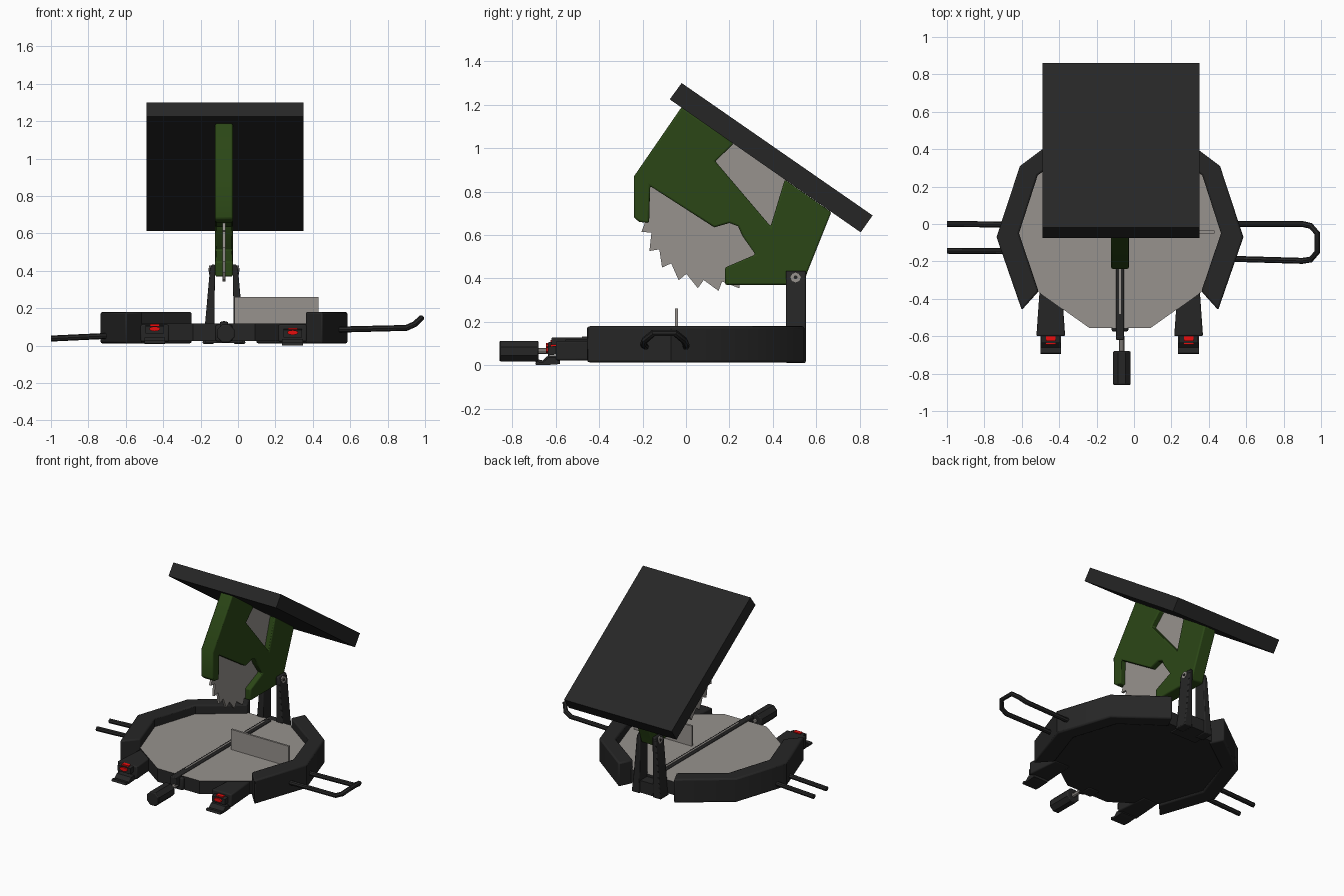
import bpy, bmesh, math
from mathutils import Vector

if "Cube" in bpy.data.objects:
    bpy.data.objects.remove(bpy.data.objects["Cube"])

CX = -0.075  # symmetry plane of the saw


def material(name, rgb):
    m = bpy.data.materials.new(name)
    m.diffuse_color = (*rgb, 1)
    m.use_nodes = True
    m.node_tree.nodes["Principled BSDF"].inputs["Base Color"].default_value = m.diffuse_color
    return m


DARK = material("dark plastic", (0.019, 0.019, 0.019))
GREEN = material("green paint", (0.024, 0.062, 0.008))
STEEL = material("grey steel", (0.31, 0.29, 0.27))
RED = material("red button", (0.8, 0.004, 0.004))


def finish(name, bm, mat, bevel=0.0):
    bmesh.ops.recalc_face_normals(bm, faces=bm.faces)
    me = bpy.data.meshes.new(name)
    bm.to_mesh(me)
    bm.free()
    me.materials.append(mat)
    ob = bpy.data.objects.new(name, me)
    bpy.context.collection.objects.link(ob)
    if bevel:
        b = ob.modifiers.new("bevel", 'BEVEL')
        b.width, b.segments, b.limit_method = bevel, 2, 'ANGLE'
        b.angle_limit = math.radians(50)
    return ob


def prism(name, pts, axis, lo, hi, mat, bevel=0.0):
    """Extrude a 2D outline along x (pts are y,z), y (x,z) or z (x,y)."""
    def put(p, d):
        return {'x': (d, *p), 'y': (p[0], d, p[1]), 'z': (*p, d)}[axis]
    bm = bmesh.new()
    face = bm.faces.new([bm.verts.new(put(p, lo)) for p in pts])
    new = bmesh.ops.extrude_face_region(bm, geom=[face])["geom"]
    move = Vector(put((0, 0), hi - lo))
    bmesh.ops.translate(bm, vec=move, verts=[v for v in new if isinstance(v, bmesh.types.BMVert)])
    return finish(name, bm, mat, bevel)


def box(name, x, y, z, mat, bevel=0.0):
    pts = [(x[0], y[0]), (x[1], y[0]), (x[1], y[1]), (x[0], y[1])]
    return prism(name, pts, 'z', z[0], z[1], mat, bevel)


def disc(cx, cy, r, n, ry=None):
    return [(cx + r * math.cos(2 * math.pi * i / n + math.pi / n),
             cy + (ry or r) * math.sin(2 * math.pi * i / n + math.pi / n)) for i in range(n)]


def tube(name, pts, r, mat):
    cu = bpy.data.curves.new(name, 'CURVE')
    cu.dimensions, cu.bevel_depth, cu.bevel_resolution, cu.use_fill_caps = '3D', r, 2, True
    sp = cu.splines.new('POLY')
    sp.points.add(len(pts) - 1)
    for p, co in zip(sp.points, pts):
        p.co = (*co, 1)
    tmp = bpy.data.objects.new("tmp", cu)
    me = bpy.data.meshes.new_from_object(tmp)
    bpy.data.objects.remove(tmp)
    me.name = name
    me.materials.clear()
    me.materials.append(mat)
    ob = bpy.data.objects.new(name, me)
    bpy.context.collection.objects.link(ob)
    return ob


# Tilted flat panel on top
prism("top_panel", [(-0.02, 1.30), (0.86, 0.69), (0.805, 0.612), (-0.075, 1.225)],
      'x', -0.49, 0.35, DARK)

# Green guard body with blade mouth and notch under the panel
guard = [(-0.02, 1.19), (-0.24, 0.87), (-0.24, 0.68), (-0.215, 0.66), (-0.17, 0.655),
         (-0.165, 0.825), (0.13, 0.635), (0.20, 0.655), (0.24, 0.64), (0.26, 0.595),
         (0.32, 0.51), (0.18, 0.45), (0.18, 0.37), (0.54, 0.37), (0.56, 0.43),
         (0.67, 0.705), (0.455, 0.855), (0.39, 0.64), (0.135, 0.94), (0.22, 1.02)]
prism("blade_guard", guard, 'x', CX - 0.047, CX + 0.047, GREEN, 0.008)

# Toothed saw blade
teeth, blade = 24, []
for i in range(teeth):
    a = 2 * math.pi * i / teeth
    for da, r in ((0, 0.368), (0.05, 0.325)):
        blade.append((0.15 + r * math.cos(a + da), 0.71 + r * math.sin(a + da)))
prism("saw_blade", blade, 'x', CX - 0.008, CX + 0.008, STEEL)

# Hinge posts and pin
for s, side in ((-1, "left"), (1, "right")):
    post = [(CX + s * 0.052, 0.01), (CX + s * 0.115, 0.01), (CX + s * 0.10, 0.13),
            (CX + s * 0.075, 0.41), (CX + s * 0.065, 0.435), (CX + s * 0.048, 0.435)]
    prism(side + "_hinge_post", post, 'y', 0.46, 0.552, DARK, 0.006)
    tube(side + "_pin_ring", [(CX + s * 0.05, 0.505, 0.405), (CX + s * 0.08, 0.505, 0.405)], 0.024, STEEL)
    tube(side + "_pin_centre", [(CX + s * 0.07, 0.505, 0.405), (CX + s * 0.084, 0.505, 0.405)], 0.009, DARK)
box("post_foot", (CX - 0.1, CX + 0.1), (0.40, 0.545), (0.015, 0.10), DARK)

# Faceted base frame: two mirrored halves
half = [(0.525, -0.46), (0.66, -0.07), (0.535, 0.31), (0.215, 0.55),
        (0.17, 0.455), (0.44, 0.26), (0.54, -0.05), (0.435, -0.36)]
for s, side in ((-1, "left"), (1, "right")):
    prism(side + "_base_frame", [(CX + s * x, y) for x, y in half], 'z', 0.012, 0.18, DARK, 0.01)

# Table: steel top, dark sides and underside
right = [(0.165, -0.555), (0.44, -0.36), (0.55, -0.05), (0.45, 0.27), (0.18, 0.47)]
table = [(CX + x, y) for x, y in right] + [(CX - x, y) for x, y in reversed(right)]
ob = prism("saw_table", table, 'z', 0.025, 0.118, DARK)
ob.data.materials.append(STEEL)
for f in ob.data.polygons:
    f.material_index = int(f.normal.z > 0.5)

# Blade slot running along the table, and the front arm
box("blade_slot", (CX - 0.022, CX + 0.022), (-0.62, 0.45), (0.05, 0.128), DARK, 0.006)
box("slot_gap", (CX - 0.005, CX + 0.005), (-0.48, 0.4), (0.12, 0.132), STEEL)
box("front_arm", (CX - 0.045, CX + 0.045), (-0.575, -0.48), (0.022, 0.112), DARK, 0.01)
tube("arm_shaft", [(0.01 + CX, -0.70, 0.065), (0.01 + CX, -0.60, 0.065)], 0.014, STEEL)
prism("arm_grip", disc(CX + 0.01, 0.065, 0.051, 8), 'y', -0.86, -0.68, DARK, 0.006)

# Fence plate
box("fence", (-0.02, 0.43), (-0.05, -0.036), (0.115, 0.26), STEEL)

# Two front clamps with red buttons
for side, x, z in (("left", -0.445, 0.02), ("right", 0.292, 0.0)):
    arm = [(x - 0.06, -0.36), (x + 0.06, -0.36), (x + 0.077, -0.60), (x - 0.077, -0.60)]
    prism(side + "_clamp_arm", arm, 'z', 0.022, 0.112, DARK, 0.008)
    jaw = [(-0.58, 0.035), (-0.635, 0.035), (-0.66, 0.012), (-0.69, 0.018), (-0.695, 0.002),
           (-0.65, 0.0), (-0.58, 0.005)]
    prism(side + "_clamp_jaw", [(y, h + z * 0.5) for y, h in jaw], 'x', x - 0.056, x + 0.056, DARK)
    prism(side + "_clamp_nose", [(-0.59, 0.05 + z), (-0.635, 0.045 + z), (-0.635, 0.085 + z), (-0.59, 0.09 + z)],
          'x', x - 0.05, x + 0.05, DARK)
    prism(side + "_button", disc(x, 0.07 + z, 0.03, 10, 0.013), 'y', -0.645, -0.60, RED)
    box(side + "_button_top", (x - 0.026, x + 0.026), (-0.625, -0.598), (0.08 + z, 0.095 + z), RED)

# Right side loop handle, turned up at the end
loop = [(0.5, 0.0, 0.085), (0.90, 0.0, 0.095), (0.945, -0.01, 0.115), (0.98, -0.05, 0.148),
        (0.98, -0.15, 0.148), (0.945, -0.19, 0.115), (0.90, -0.197, 0.095), (0.48, -0.185, 0.085)]
tube("right_loop_handle", loop, 0.016, DARK)

# Left side rods
for name, y in (("back_left_rod", 0.0), ("front_left_rod", -0.143)):
    tube(name, [(-0.62, y - 0.003, 0.056), (-1.0, y, 0.038)], 0.016, DARK)

# Smooth rounded parts, keep hard edges
for ob in bpy.context.collection.objects:
    ob.select_set(True)
    bpy.context.view_layer.objects.active = ob
bpy.ops.object.shade_smooth_by_angle(angle=math.radians(35))
